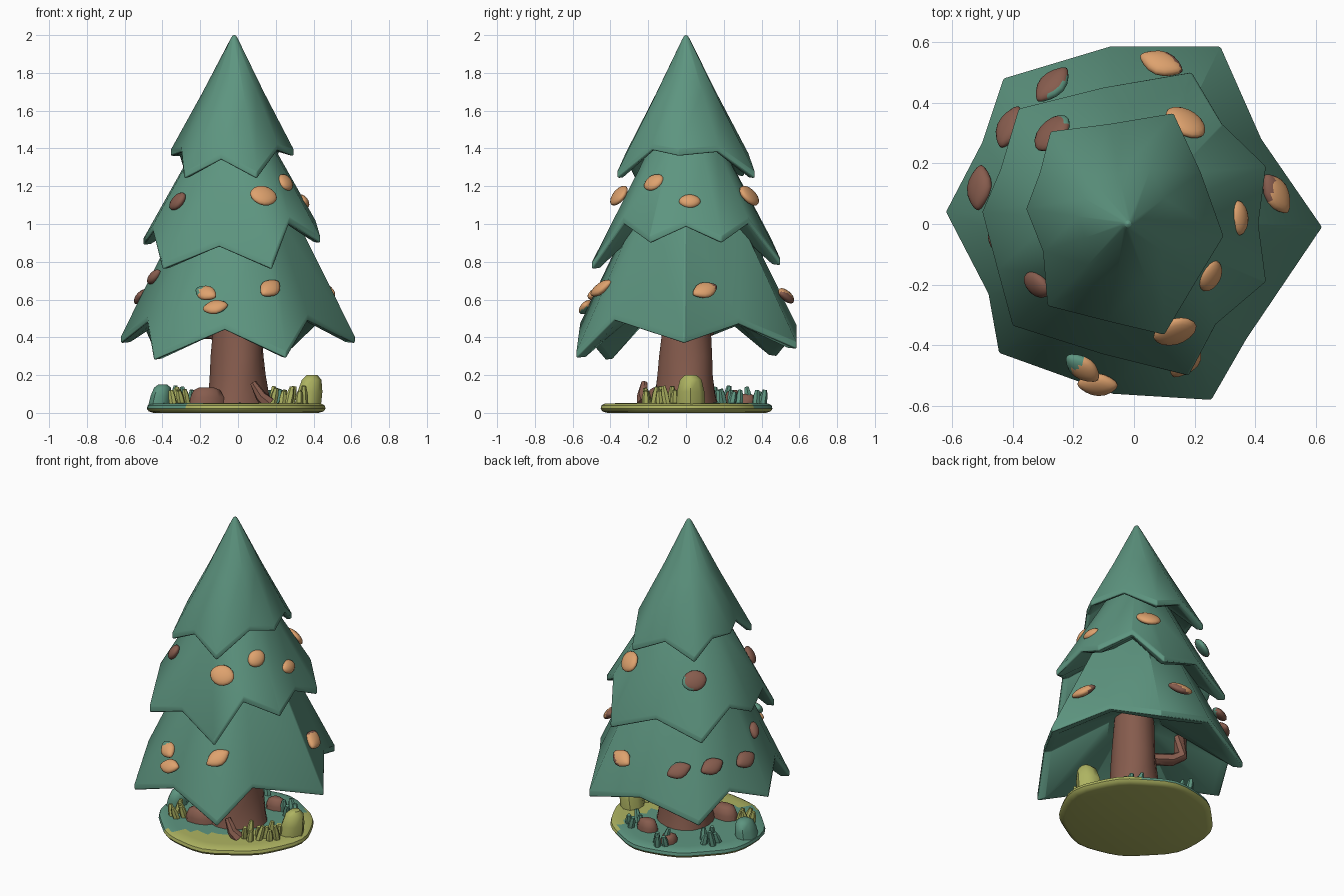
import bpy, bmesh, math, random
from mathutils import Vector, Matrix

random.seed(4)
if "Cube" in bpy.data.objects:
    bpy.data.objects.remove(bpy.data.objects["Cube"])


def material(name, rgb):
    m = bpy.data.materials.new(name)
    m.use_nodes = True
    m.diffuse_color = (*rgb, 1)
    m.node_tree.nodes["Principled BSDF"].inputs["Base Color"].default_value = (*rgb, 1)
    return m


GREEN = material("pine green", (.11, .30, .215))
ORANGE = material("pale orange", (.73, .36, .155))
BROWN = material("bark brown", (.24, .107, .075))
MOSS = material("moss yellow", (.42, .45, .12))


def finish(name, bm, *mats, angle=40):
    bmesh.ops.recalc_face_normals(bm, faces=bm.faces)
    mesh = bpy.data.meshes.new(name)
    bm.to_mesh(mesh)
    bm.free()
    for m in mats:
        mesh.materials.append(m)
    obj = bpy.data.objects.new(name, mesh)
    bpy.context.collection.objects.link(obj)
    bpy.ops.object.select_all(action="DESELECT")
    obj.select_set(True)
    bpy.context.view_layer.objects.active = obj
    bpy.ops.object.shade_smooth_by_angle(angle=math.radians(angle))
    return obj


def loft(rings):
    """Skin closed rings of equal length and cap both ends."""
    bm = bmesh.new()
    loops = [[bm.verts.new(p) for p in ring] for ring in rings]
    n = len(loops[0])
    for a, b in zip(loops, loops[1:]):
        for i in range(n):
            j = (i + 1) % n
            bm.faces.new((a[i], a[j], b[j], b[i]))
    bm.faces.new(loops[0])
    bm.faces.new(loops[-1])
    return bm


def circle(radius, z, n, wobble=lambda a: 1):
    angles = [math.tau * i / n for i in range(n)]
    return [Vector((radius * wobble(a) * math.cos(a), radius * wobble(a) * math.sin(a), z))
            for a in angles]


# Foliage tiers: pointed skirts, hollow underneath
def tier(name, rim, apex, hollow):
    rim = [Vector(p) for p in rim]
    apex, hollow = Vector(apex), Vector((0, 0, hollow))
    lift = Vector((0, 0, .034))
    out = [Vector((p.x, p.y, 0)).normalized() for p in rim]
    top = [apex + d * .008 for d in out]
    peak = [apex + d * .02 - lift * .6 for d in out]
    upper = [p + lift for p in rim]
    shoulder = [apex.lerp(p, .5) for p in upper]
    inner = [Vector((p.x * .92, p.y * .92, p.z + .005)) for p in rim]
    roof = [hollow.lerp(p, .3) for p in inner]
    obj = finish(name, loft([top, peak, shoulder, upper, rim, inner, roof]), GREEN)
    bevel = obj.modifiers.new("soft rim", "BEVEL")
    bevel.width = .014
    bevel.segments = 2
    bevel.limit_method = "ANGLE"
    bevel.angle_limit = math.radians(45)


tier("lower_foliage", [
    (.62, -.01, .37), (.42, .28, .47), (.285, .585, .34), (-.08, .585, .43),
    (-.43, .48, .3), (-.5, .27, .46), (-.62, .04, .37), (-.48, -.23, .48),
    (-.445, -.425, .28), (-.07, -.56, .44), (.255, -.58, .29), (.37, -.38, .49)],
    (0, 0, 1.65), .75)
tier("middle_foliage", [
    (.435, .19, .9), (.29, .33, 1), (.19, .5, .78), (-.1, .45, .89),
    (-.38, .38, .78), (-.44, .18, .95), (-.5, .04, .89), (-.45, -.15, .96),
    (-.4, -.335, .76), (-.1, -.43, .88), (.18, -.5, .76), (.27, -.33, 1),
    (.435, -.19, .9), (.41, 0, .985)],
    (-.02, 0, 1.78), 1.2)
tier("top_foliage", [
    (.295, -.04, 1.36), (.22, .17, 1.38), (.13, .365, 1.24), (-.08, .33, 1.34),
    (-.275, .305, 1.25), (-.31, .17, 1.36), (-.355, .05, 1.36), (-.3, -.09, 1.38),
    (-.285, -.27, 1.24), (-.09, -.32, 1.34), (.1, -.365, 1.24), (.21, -.18, 1.39)],
    (-.02, 0, 2), 1.6)


# Trunk with twisted grooves
def trunk_ring(radius, z):
    return circle(radius, z, 18, lambda a: 1 + .04 * math.cos(3 * a - 9 * z))


finish("trunk", loft([trunk_ring(r, z) for r, z in
       [(.175, .03), (.16, .1), (.148, .2), (.14, .3), (.13, .42), (.11, .8)]]), BROWN)


# Bent twig under the foliage
def tube(name, path, radii, mat, sides=7):
    path = [Vector(p) for p in path]
    rings = []
    for i, p in enumerate(path):
        d = path[min(i + 1, len(path) - 1)] - path[max(i - 1, 0)]
        turn = d.to_track_quat("Z", "Y")
        rings.append([p + turn @ q for q in circle(radii[i], 0, sides)])
    return finish(name, loft(rings), mat, angle=50)


tube("twig", [(-.07, .04, .42), (-.2, .11, .43), (-.245, .13, .46), (-.245, .13, .59)],
     [.036, .038, .042, .036], BROWN)


# Ground disc, moss on the front right and green behind
def rough(a):
    return 1 + .02 * math.cos(4 * a) + .02 * math.cos(2 * a) + .012 * math.cos(9 * a)


bm = loft([[p + Vector((-.015, .003, 0)) for p in circle(r, z, 40, rough)] for r, z in
           [(.42, 0), (.445, .008), (.455, .022), (.45, .04), (.43, .05), (.38, .051),
            (.34, .052), (.29, .052), (.25, .053), (.2, .053), (.16, .054)]])
for f in bm.faces:
    c = f.calc_center_median()
    reach = .35 - .8 * Vector((c.x, c.y)).length
    f.material_index = int(c.z < .016 or .8 * c.x - .6 * c.y > reach)
finish("ground", bm, GREEN, MOSS)


# Loose leaves resting on the foliage, some with a second colour on one side
def leaf(name, pos, tilt, shape, mat, other=None, toward=(0, 0, 0)):
    size, width, point, rise = shape
    pos, toward = Vector(pos), Vector(toward).normalized()
    out = Vector((pos.x, pos.y, 0)).normalized()
    normal = (out + Vector((0, 0, rise))).normalized()
    side = Vector((0, 0, 1)).cross(out)
    frame = Matrix((side, normal.cross(side), normal)).transposed()
    turn = frame @ Matrix.Rotation(math.radians(tilt), 3, "Z")
    bm = bmesh.new()
    bmesh.ops.create_uvsphere(bm, u_segments=16, v_segments=10, radius=1)
    for v in bm.verts:
        x, y, z = v.co
        y *= 1 - point * x * x
        v.co = pos + turn @ Vector((x * size, y * size * width, z * .026))
    for f in bm.faces:
        f.material_index = int((f.calc_center_median() - pos).dot(toward) > .016)
    finish(name, bm, mat, other or mat, angle=60)


low, high, small = (.076, .68, .5, 1), (.074, .85, .1, .75), (.058, .72, .15, .75)
leaves = [
    ((.135, -.355, 1.15), -10, high, ORANGE),
    ((.25, -.17, 1.22), 35, (.058, .85, .1, .75), ORANGE),
    ((.345, .02, 1.12), 0, small, ORANGE),
    ((.17, .335, 1.15), -15, high, ORANGE),
    ((-.32, -.2, 1.12), 50, (.058, .8, .1, .6), BROWN),
    ((-.27, .3, 1.13), 15, high, BROWN, GREEN, (.8, 0, -.8)),
    ((-.17, -.475, .635), -25, (.068, .68, .4, 1), ORANGE, GREEN, (-.6, .8, .1)),
    ((-.12, -.53, .56), 15, (.068, .68, .4, 1), ORANGE, GREEN, (.3, .5, -.9)),
    ((.17, -.45, .66), 40, low, ORANGE),
    ((.47, .1, .65), 25, low, ORANGE, BROWN, (-.9, .3, 0)),
    ((.09, .53, .62), -15, low, ORANGE, BROWN, (.5, 0, -.8)),
    ((-.27, .46, .61), 25, low, BROWN, GREEN, (.7, -.7, 0)),
    ((-.41, .32, .62), 20, low, BROWN),
    ((-.51, .12, .615), 12, low, BROWN),
    ((-.445, -.06, .72), 50, (.055, .65, .4, .75), BROWN)]
for i, spec in enumerate(leaves):
    leaf(f"leaf_{i + 1}", *spec)


# Rocks and roots around the trunk
def rock(name, x, y, width, depth, height, mat, lean=0):
    bm = loft([[Vector((x + p.x * width + lean * t, y + p.y * depth, .04 + height * t))
                for p in circle(s, 0, 9, lambda a: 1 + .06 * math.cos(3 * a))]
               for s, t in [(1, 0), (.95, .45), (.75, .85), (.4, 1)]])
    finish(name, bm, mat, angle=45)


rock("large_rock", .365, .025, .07, .08, .16, MOSS, .025)
rock("front_left_root", -.17, -.15, .095, .06, .095, BROWN)
rock("back_rock", .1, .25, .07, .05, .08, BROWN)
rock("back_left_rock", -.1, .32, .05, .06, .06, BROWN)
rock("left_bush", -.42, -.02, .06, .08, .11, GREEN, .02)
tube("front_root", [(.16, -.22, .05), (.12, -.23, .09), (.08, -.22, .16)],
     [.04, .03, .018], BROWN)


# Grass tufts of stubby blades
def tuft(name, x, y, count, spread, mat):
    for i in range(count):
        a = math.tau * i / count
        foot = Vector((x + spread * math.cos(a), y + spread * math.sin(a), .04))
        lean = Vector((random.uniform(-.025, .025), random.uniform(-.025, .025),
                       random.uniform(.07, .105)))
        tube(f"{name}_{i + 1}", [foot, foot + lean * .6, foot + lean],
             [.021, .02, .012], mat, 6)


tuft("left_grass", -.31, -.16, 5, .04, MOSS)
tuft("front_grass", .22, -.17, 5, .045, MOSS)
tuft("right_grass", .31, -.1, 5, .04, MOSS)
tuft("back_right_grass", .2, .24, 4, .04, GREEN)
tuft("back_grass", -.08, .37, 4, .035, GREEN)
tuft("back_left_grass", -.3, .18, 5, .05, GREEN)
